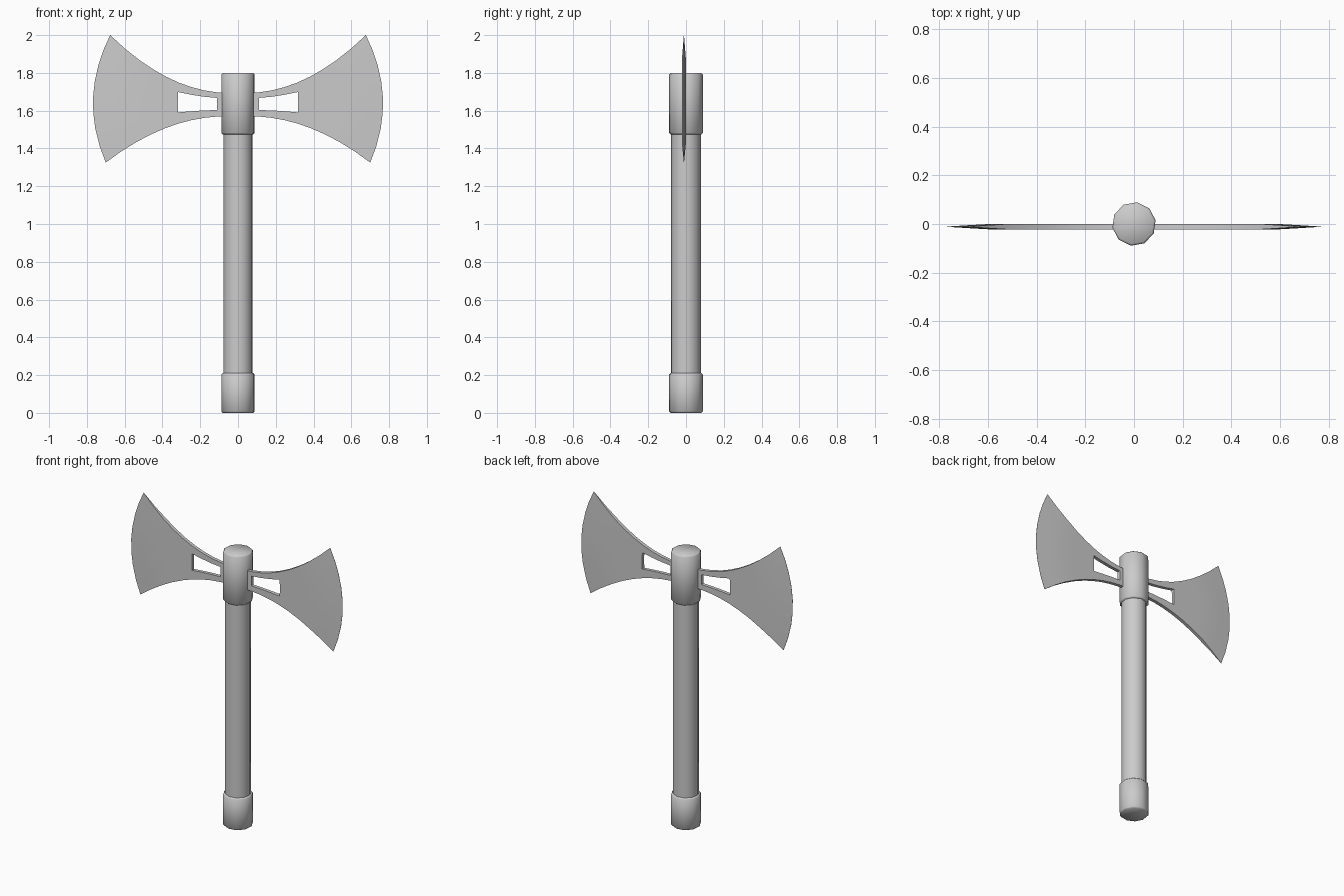
import bpy, bmesh
from math import sin, cos, radians, tau

if "Cube" in bpy.data.objects:
    bpy.data.objects.remove(bpy.data.objects["Cube"])

SIDES = 10


def finish(bm, name, angle):
    bmesh.ops.recalc_face_normals(bm, faces=bm.faces)
    mesh = bpy.data.meshes.new(name)
    bm.to_mesh(mesh)
    bm.free()
    ob = bpy.data.objects.new(name, mesh)
    bpy.context.collection.objects.link(ob)
    bpy.ops.object.select_all(action='DESELECT')
    ob.select_set(True)
    bpy.context.view_layer.objects.active = ob
    bpy.ops.object.shade_smooth_by_angle(angle=radians(angle))
    return ob


def turned(name, profile):
    """Ten-sided turned solid from (radius, z) points, capped at both ends."""
    bm = bmesh.new()
    rings = []
    for r, z in profile:
        rings.append([bm.verts.new((r * cos(radians(82) + tau * i / SIDES),
                                    r * sin(radians(82) + tau * i / SIDES), z))
                      for i in range(SIDES)])
    for a, b in zip(rings, rings[1:]):
        for i in range(SIDES):
            j = (i + 1) % SIDES
            bm.faces.new((a[i], a[j], b[j], b[i]))
    bm.faces.new(rings[0])
    bm.faces.new(rings[-1])
    return finish(bm, name, 50)


def collar(name, z0, z1, bevel=0.008):
    turned(name, [(0.09 - bevel, z0), (0.09, z0 + bevel),
                  (0.09, z1 - bevel), (0.09 - bevel, z1)])


# Shaft with its pommel and head socket
turned("shaft", [(0.079, 0.1), (0.079, 1.6)])
collar("pommel", 0.0, 0.21)
collar("head_socket", 1.475, 1.80)


# Flaring upper and lower outlines of a blade
def top(x):
    d = x - 0.085
    return 1.695 + 0.059 * d + 0.771 * d * d


def bottom(x):
    d = x - 0.085
    return 1.57 - 0.029 * d - 0.6 * d * d


# Columns: x at top, x at bottom, outward bow, half thickness
T = 0.011
COLUMNS = [(0.05, 0.05, 0, T), (0.112, 0.112, 0, T), (0.18, 0.18, 0, T),
           (0.25, 0.25, 0.002, T), (0.312, 0.312, 0.007, T),
           (0.38, 0.38, 0.02, T), (0.45, 0.46, 0.04, T),
           (0.52, 0.54, 0.065, T), (0.60, 0.62, 0.072, 0.006),
           (0.677, 0.70, 0.079, 0.0006)]
ROWS = [0, 0.13, 0.27, 0.39, 0.52, 0.64, 0.77, 0.88, 1]


def blade(name, side):
    bm = bmesh.new()
    sheets = []
    for face in (-1, 1):
        grid = []
        for xt, xb, bow, half in COLUMNS:
            zt, zb = top(xt), bottom(xb)
            grid.append([bm.verts.new((
                side * (xb + (xt - xb) * t + bow * (1 - (2 * t - 1) ** 2)),
                -T + face * half, zb + (zt - zb) * t)) for t in ROWS])
        sheets.append(grid)
    front, back = sheets
    border = {}
    for c in range(len(COLUMNS) - 1):
        for r in range(len(ROWS) - 1):
            # Window near the socket
            if 1 <= c <= 3 and 2 <= r <= 5:
                continue
            loop = [(c, r), (c + 1, r), (c + 1, r + 1), (c, r + 1)]
            for grid in sheets:
                bm.faces.new([grid[i][j] for i, j in loop])
            for a, b in zip(loop, loop[1:] + loop[:1]):
                key = tuple(sorted((a, b)))
                border[key] = border.get(key, 0) + 1
    # Walls round the outline and the window
    for (a, b), count in border.items():
        if count == 1:
            bm.faces.new((front[a[0]][a[1]], front[b[0]][b[1]],
                          back[b[0]][b[1]], back[a[0]][a[1]]))
    loose = [v for v in bm.verts if not v.link_faces]
    bmesh.ops.delete(bm, geom=loose, context='VERTS')
    finish(bm, name, 30)


blade("right_blade", 1)
blade("left_blade", -1)
